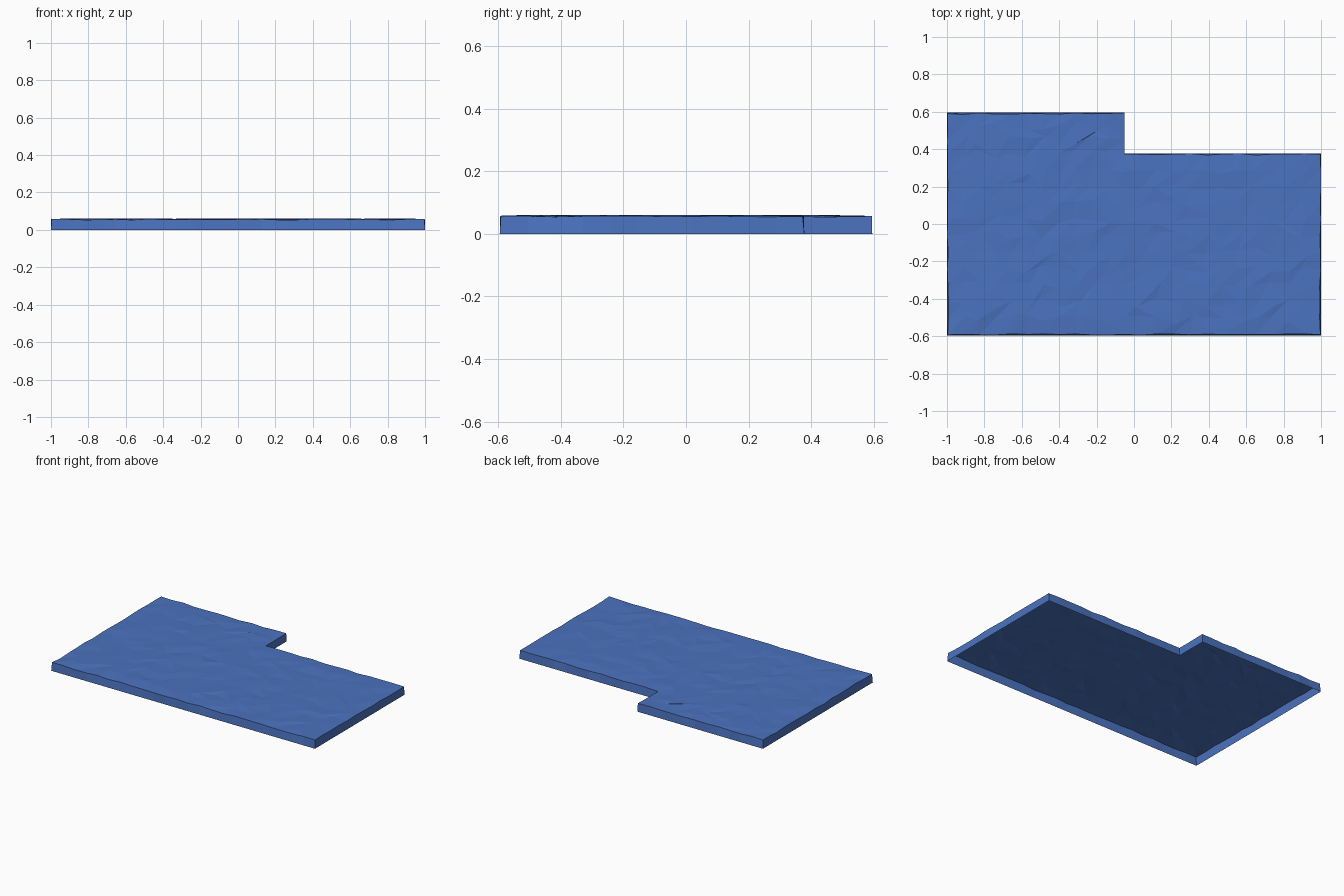
import bpy, bmesh, random

if "Cube" in bpy.data.objects:
    bpy.data.objects.remove(bpy.data.objects["Cube"])

random.seed(4)
X0, X1, XN = -1.0, 1.0, -0.05      # outer sides and notch corner in x
Y0, Y1, YN = -0.595, 0.595, 0.378  # outer sides and notch corner in y


def cuts(a, b, n):
    return [a + (b - a) * i / n for i in range(n)]


xs = cuts(X0, XN, 11) + cuts(XN, X1, 12) + [X1]
ys = cuts(Y0, YN, 11) + cuts(YN, Y1, 3) + [Y1]

bm = bmesh.new()
grid = {}


def vert(i, j):
    if (i, j) not in grid:
        grid[i, j] = bm.verts.new((xs[i], ys[j], 0.058))
    return grid[i, j]


# L-shaped top surface, triangulated with random diagonals
for i in range(len(xs) - 1):
    for j in range(len(ys) - 1):
        if xs[i] > XN - 0.001 and ys[j] > YN - 0.001:
            continue
        a, b, c, d = vert(i, j), vert(i + 1, j), vert(i + 1, j + 1), vert(i, j + 1)
        tris = [(a, b, c), (a, c, d)] if random.random() < 0.75 else [(a, b, d), (b, c, d)]
        for t in tris:
            bm.faces.new(t)

# Uneven ground: rim dips a little, interior is jittered
rim_edges = [e for e in bm.edges if e.is_boundary]
rim_verts = {v for e in rim_edges for v in e.verts}
for v in bm.verts:
    if v in rim_verts:
        v.co.z = random.uniform(0.053, 0.058)
    else:
        v.co.x += random.uniform(-0.025, 0.025)
        v.co.y += random.uniform(-0.025, 0.025)
        v.co.z = random.uniform(0.055, 0.061)

# Side walls down to the ground, left open underneath
ext = bmesh.ops.extrude_edge_only(bm, edges=rim_edges)
for v in ext["geom"]:
    if isinstance(v, bmesh.types.BMVert):
        v.co.z = 0.0

# Rim leans slightly inward above the straight base
for v in rim_verts:
    x, y = v.co.x, v.co.y
    if abs(x - X0) < 1e-4:
        v.co.x += random.uniform(0, 0.008)
    if abs(x - X1) < 1e-4:
        v.co.x -= random.uniform(0, 0.008)
    if abs(y - Y0) < 1e-4:
        v.co.y += random.uniform(0, 0.008)
    if abs(y - Y1) < 1e-4 or (abs(y - YN) < 1e-4 and x > XN - 1e-4):
        v.co.y -= random.uniform(0, 0.01)

bmesh.ops.recalc_face_normals(bm, faces=bm.faces[:])
if sum(f.normal.z for f in bm.faces) < 0:
    bmesh.ops.reverse_faces(bm, faces=bm.faces[:])

mesh = bpy.data.meshes.new("water_slab")
bm.to_mesh(mesh)
bm.free()
slab = bpy.data.objects.new("water_slab", mesh)
bpy.context.collection.objects.link(slab)

blue = bpy.data.materials.new("blue")
blue.diffuse_color = (0.07, 0.17, 0.52, 1)
blue.use_nodes = True
blue.node_tree.nodes["Principled BSDF"].inputs["Base Color"].default_value = blue.diffuse_color
mesh.materials.append(blue)
